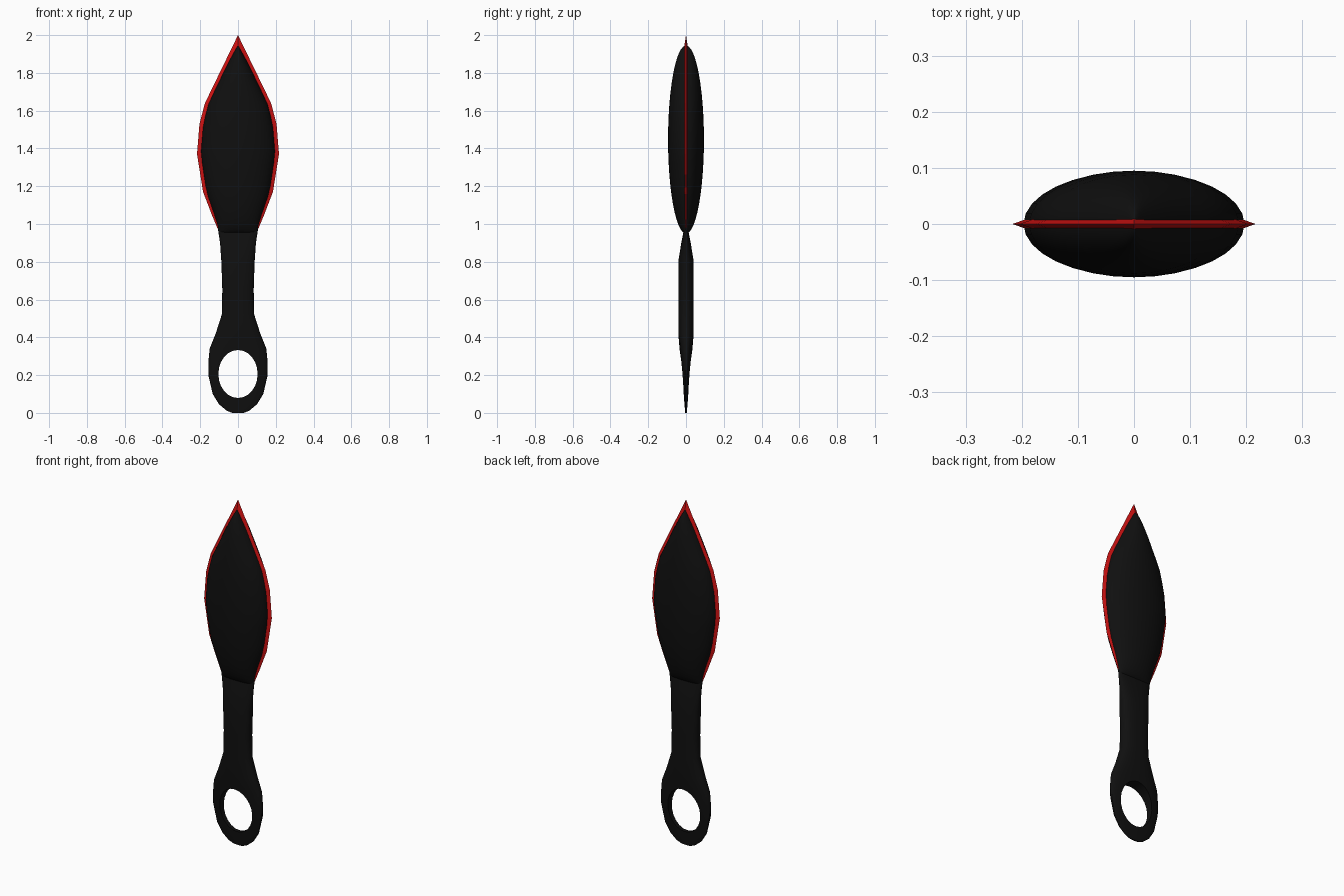
import bpy, bmesh, math

if "Cube" in bpy.data.objects:
    bpy.data.objects.remove(bpy.data.objects["Cube"])


def material(name, rgb):
    m = bpy.data.materials.new(name)
    m.diffuse_color = (*rgb, 1)
    m.use_nodes = True
    m.node_tree.nodes["Principled BSDF"].inputs["Base Color"].default_value = m.diffuse_color
    return m


BLACK = material("black", (0.005, 0.005, 0.005))
RED = material("red", (0.62, 0.006, 0.006))


def lerp(points, z):
    """Linear lookup in a list of (z, value)."""
    for (z0, a), (z1, b) in zip(points, points[1:]):
        if z <= z1:
            return a + (b - a) * max(0, (z - z0) / (z1 - z0))
    return points[-1][1]


def loft(name, rings, mat):
    """Skin a list of equal-sized rings, capping both ends."""
    bm = bmesh.new()
    rows = [[bm.verts.new(p) for p in ring] for ring in rings]
    n = len(rows[0])
    for a, b in zip(rows, rows[1:]):
        for i in range(n):
            j = (i + 1) % n
            bm.faces.new((a[i], a[j], b[j], b[i]))
    bm.faces.new(rows[0][::-1])
    bm.faces.new(rows[-1])
    bmesh.ops.recalc_face_normals(bm, faces=bm.faces)
    me = bpy.data.meshes.new(name)
    bm.to_mesh(me)
    bm.free()
    ob = bpy.data.objects.new(name, me)
    bpy.context.collection.objects.link(ob)
    me.materials.append(mat)
    return ob


def oval(w, d, z, power=2.0, n=32):
    """Superellipse ring, half-width w and half-depth d."""
    ring = []
    for i in range(n):
        t = 2 * math.pi * i / n
        c, s = math.cos(t), math.sin(t)
        ring.append((w * math.copysign(abs(c) ** (2 / power), c),
                     d * math.copysign(abs(s) ** (2 / power), s), z))
    return ring


def smooth(ob):
    bpy.ops.object.select_all(action='DESELECT')
    ob.select_set(True)
    bpy.context.view_layer.objects.active = ob
    bpy.ops.object.shade_smooth_by_angle(angle=math.radians(35))


# Blade: leaf-shaped from the front, elliptical from the side
EDGE = [(0.975, 0.108), (1.05, 0.139), (1.17, 0.185), (1.37, 0.217), (1.53, 0.204),
        (1.64, 0.175), (1.85, 0.073), (2.0, 0.0)]
BODY = [(0.95, 0.098), (1.0, 0.110), (1.05, 0.126), (1.17, 0.168), (1.37, 0.198),
        (1.53, 0.185), (1.64, 0.156), (1.85, 0.054), (1.945, 0.002)]
rings = []
for i in range(25):
    a = math.pi * (0.01 + 0.98 * i / 24)
    z = 1.447 - 0.498 * math.cos(a)
    rings.append(oval(lerp(BODY, z), 0.095 * math.sin(a), z))
smooth(loft("blade", rings, BLACK))

# Red cutting edge: a thin wedge following both sides and meeting at the tip
right = [((max(w - 0.032, 0), z - (0.07 if w == 0 else 0)), (w, z)) for z, w in EDGE]
path = right + [((-i[0], i[1]), (-o[0], o[1])) for i, o in right[-2::-1]]
wedge = [[(i[0], -0.011, i[1]), (o[0], 0, o[1]), (i[0], 0.011, i[1])] for i, o in path]
loft("cutting_edge", wedge, RED)

# Handle: flat waisted grip widening into the finger ring
WIDTH = [(0, 0.03), (0.012, 0.06), (0.045, 0.1), (0.1, 0.134), (0.2, 0.157), (0.27, 0.157),
         (0.34, 0.15), (0.42, 0.118), (0.52, 0.086), (0.65, 0.083), (0.8, 0.088),
         (0.9, 0.095), (0.985, 0.108)]
DEPTH = [(0, 0.004), (0.42, 0.041), (0.8, 0.041), (0.9, 0.025), (0.96, 0.012), (0.985, 0.008)]
handle = loft("handle", [oval(w, lerp(DEPTH, z), z, 2.5) for z, w in WIDTH], BLACK)

# Finger hole
bpy.ops.mesh.primitive_cylinder_add(vertices=24, radius=1, depth=0.4, location=(0, 0, 0.206),
                                    rotation=(math.pi / 2, 0, 0))
cutter = bpy.context.object
cutter.name = "hole_cutter"
cutter.scale = (0.104, 0.127, 1)
cutter.data.materials.append(BLACK)
cutter.hide_render = True
cut = handle.modifiers.new("finger_hole", 'BOOLEAN')
cut.operation = 'DIFFERENCE'
cut.solver = 'EXACT'
cut.object = cutter
bpy.context.view_layer.objects.active = handle
bpy.ops.object.modifier_apply(modifier=cut.name)
bpy.data.objects.remove(cutter)
smooth(handle)
